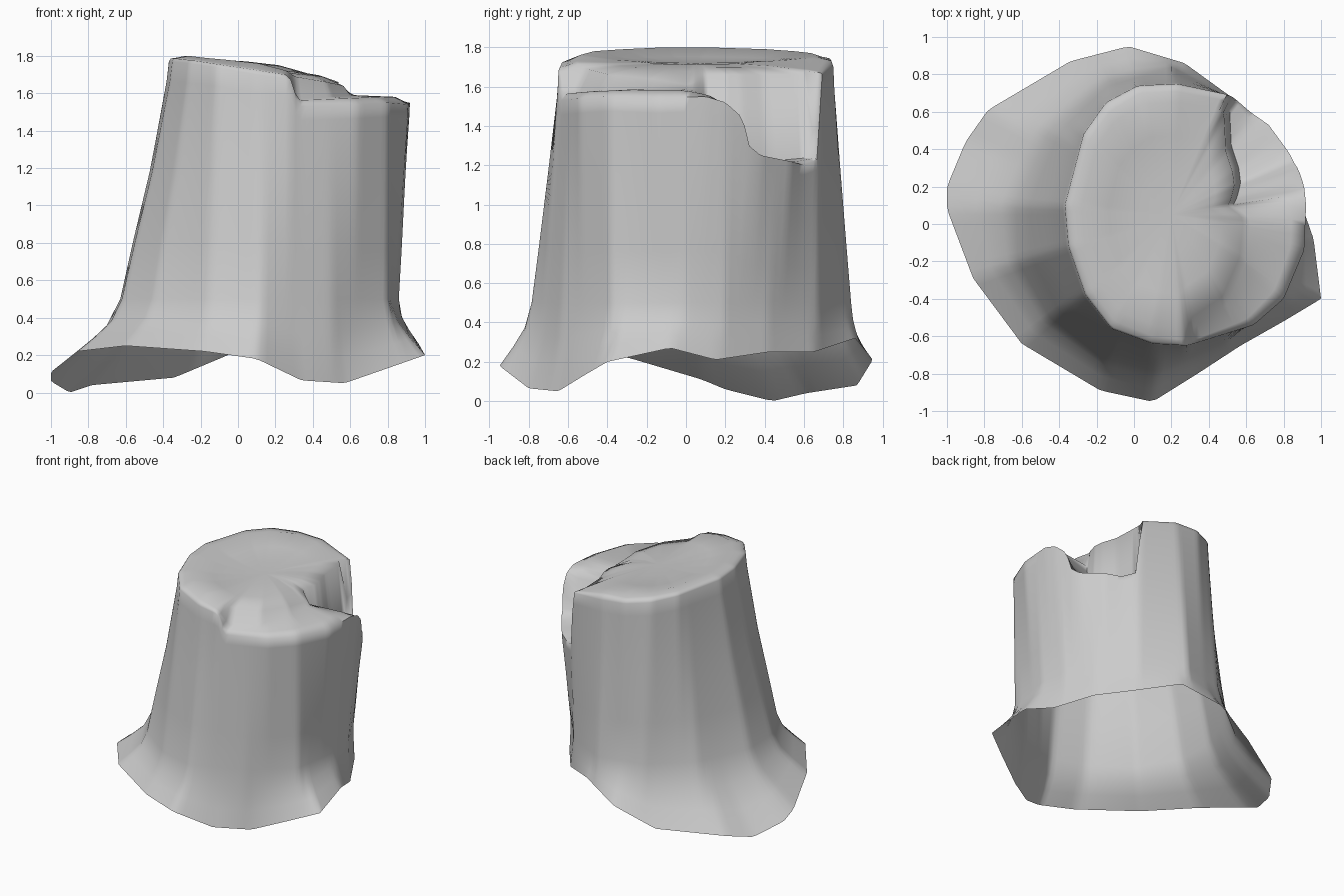
import bpy
import bmesh
import math

cube = bpy.data.objects.get("Cube")
if cube:
    bpy.data.objects.remove(cube, do_unlink=True)

COLUMNS = 160
CENTRE = (0.2, 0.05)


def angle_of(point):
    return math.atan2(point[1] - CENTRE[1], point[0] - CENTRE[0]) % math.tau


def mix(a, b, t):
    return tuple(p + (q - p) * t for p, q in zip(a, b))


def resample(keys):
    """Spread a closed outline of key points over evenly spaced columns."""
    keys = sorted(keys, key=angle_of)
    angles = [angle_of(key) for key in keys]
    keys = [keys[-1]] + keys + [keys[0]]
    angles = [angles[-1] - math.tau] + angles + [angles[0] + math.tau]
    outline = []
    for column in range(COLUMNS):
        angle = math.tau * column / COLUMNS
        i = max(k for k in range(len(keys) - 1) if angles[k] <= angle)
        span = max(angles[i + 1] - angles[i], 1e-6)
        outline.append(mix(keys[i], keys[i + 1], (angle - angles[i]) / span))
    return outline


def blend(lower, upper, t, lift):
    """Ring between two rings, with its own blend for the height."""
    return [mix(a[:2], b[:2], t) + (a[2] + (b[2] - a[2]) * lift,)
            for a, b in zip(lower, upper)]


# Flared, wavy root edge
root_edge = resample([
    (.88, .15, .21), (.73, .42, .25), (.56, .65, .25), (.27, .86, .32),
    (-.03, .95, .21), (-.34, .87, .08), (-.78, .61, .04), (-.9, .44, 0),
    (-1, .2, .06), (-1, .08, .11), (-.86, -.29, .22), (-.6, -.64, .25),
    (-.18, -.89, .22), (.1, -.95, .18), (.34, -.8, .065), (.57, -.65, .05),
    (.8, -.52, .13), (1, -.4, .2), (.96, -.08, .27)])

# Trunk outline just above the roots
waist = [(x, y, .5) for x, y in resample([
    (.86, 0), (.83, .2), (.72, .42), (.52, .67), (.2, .84), (-.15, .76),
    (-.45, .5), (-.63, .1), (-.62, -.2), (-.45, -.5), (-.15, -.72),
    (.12, -.79), (.5, -.63), (.8, -.38)])]

# Broken upper rim, low on the ledge and lowest in the notch
rim = resample([
    (.92, .1, 1.55), (.91, .2, 1.52), (.88, .29, 1.44), (.86, .32, 1.3),
    (.83, .38, 1.25), (.72, .53, 1.22), (.62, .6, 1.2), (.54, .67, 1.23),
    (.51, .69, 1.66), (.23, .75, 1.7), (.02, .74, 1.72), (-.15, .65, 1.74),
    (-.27, .48, 1.76), (-.37, .1, 1.77), (-.35, -.12, 1.77),
    (-.26, -.38, 1.76), (-.12, -.56, 1.74), (.1, -.64, 1.7),
    (.28, -.65, 1.68), (.32, -.64, 1.53), (.64, -.54, 1.54),
    (.8, -.4, 1.55), (.91, -.14, 1.54)])

# Split line on the cut top: x, y, foot height, upper height
split = resample([
    (.61, .04, 1.58, 1.62), (.53, .1, 1.55, 1.66), (.55, .14, 1.4, 1.66),
    (.57, .22, 1.27, 1.66), (.56, .3, 1.24, 1.66), (.52, .42, 1.22, 1.66),
    (.51, .64, 1.24, 1.66), (.49, .66, 1.67, 1.68), (.22, .71, 1.74, 1.75),
    (.03, .7, 1.75, 1.77), (-.13, .6, 1.77, 1.78), (-.24, .45, 1.78, 1.79),
    (-.33, .1, 1.79, 1.8), (-.31, -.12, 1.79, 1.8), (-.22, -.36, 1.78, 1.79),
    (-.1, -.52, 1.76, 1.78), (.1, -.6, 1.73, 1.76), (.27, -.62, 1.7, 1.72),
    (.31, -.56, 1.57, 1.69), (.5, -.43, 1.58, 1.66), (.6, -.2, 1.59, 1.64),
    (.62, 0, 1.59, 1.61)])
split_foot = [point[:3] for point in split]
split_top = [mix(point[:2], CENTRE, .09) + (point[3],) for point in split]
middle = [CENTRE + (1.72,)] * COLUMNS

# Trunk wall, ledge, split wall and cut top, from the ground upwards
trunk_top = [(x, y, min(z, 1.18)) for x, y, z in blend(waist, rim, .6, .6)]
rings = [
    root_edge,
    blend(root_edge, waist, .42, .3),
    blend(root_edge, waist, .78, .6),
    waist,
    blend(waist, rim, .27, .25),
    trunk_top,
    blend(trunk_top, rim, .88, .82),
    rim,
    blend(rim, split_foot, .25, .8),
    split_foot,
    split_top,
    blend(split_top, middle, .3, .6),
    blend(split_top, middle, .65, .92),
]

bm = bmesh.new()
loops = [[bm.verts.new(point) for point in ring] for ring in rings]
for lower, upper in zip(loops, loops[1:]):
    for i in range(COLUMNS):
        j = (i + 1) % COLUMNS
        bm.faces.new((lower[i], lower[j], upper[j], upper[i]))
tip = bm.verts.new(middle[0])
for i in range(COLUMNS):
    bm.faces.new((loops[-1][i], loops[-1][(i + 1) % COLUMNS], tip))

mesh = bpy.data.meshes.new("tree_stump")
bm.to_mesh(mesh)
bm.free()
stump = bpy.data.objects.new("tree_stump", mesh)
bpy.context.collection.objects.link(stump)

# Plain pale grey
grey = bpy.data.materials.new("pale_grey")
grey.use_nodes = True
colour = (.6, .6, .6, 1)
grey.diffuse_color = colour
grey.node_tree.nodes["Principled BSDF"].inputs["Base Color"].default_value = colour
mesh.materials.append(grey)

bpy.ops.object.select_all(action="DESELECT")
stump.select_set(True)
bpy.context.view_layer.objects.active = stump
bpy.ops.object.shade_smooth_by_angle(angle=math.radians(70))
